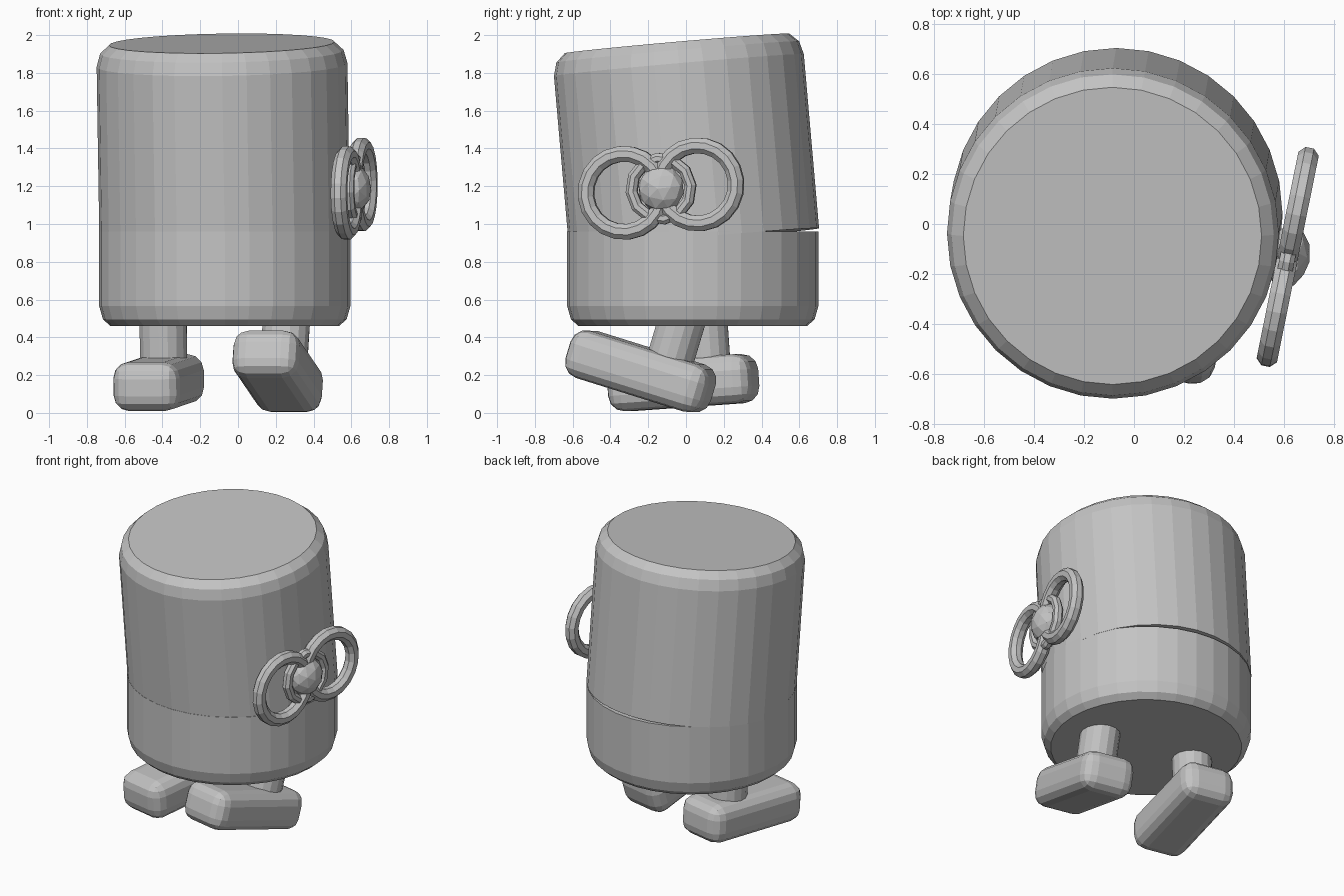
import bpy
import bmesh
from math import radians, sin, cos, tau
from mathutils import Matrix, Vector, Euler

if "Cube" in bpy.data.objects:
    bpy.data.objects.remove(bpy.data.objects["Cube"])

# One plain grey for everything
grey = bpy.data.materials.new("plain_grey")
grey.use_nodes = True
colour = (0.55, 0.55, 0.55, 1)
grey.diffuse_color = colour
grey.node_tree.nodes["Principled BSDF"].inputs["Base Color"].default_value = colour


def finish(name, bm, matrix):
    bmesh.ops.recalc_face_normals(bm, faces=bm.faces)
    mesh = bpy.data.meshes.new(name)
    bm.to_mesh(mesh)
    bm.free()
    mesh.materials.append(grey)
    obj = bpy.data.objects.new(name, mesh)
    obj.matrix_world = matrix
    bpy.context.collection.objects.link(obj)
    return obj


def place(loc, pitch=0, roll=0, yaw=0):
    turn = Euler([radians(a) for a in (pitch, roll, yaw)]).to_matrix().to_4x4()
    return Matrix.Translation(loc) @ turn


def lathe(name, profile, segs, matrix):
    """Capped solid turned around z from (radius, height) points."""
    bm = bmesh.new()
    rings = [[bm.verts.new((r * cos(tau * i / segs), r * sin(tau * i / segs), z))
              for i in range(segs)] for r, z in profile]
    for a, b in zip(rings, rings[1:]):
        for i in range(segs):
            j = (i + 1) % segs
            bm.faces.new((a[i], a[j], b[j], b[i]))
    bm.faces.new(rings[0])
    bm.faces.new(rings[-1])
    return finish(name, bm, matrix)


def ring(name, major, minor, segs, sides, matrix):
    bm = bmesh.new()
    loops = []
    for i in range(segs):
        a = tau * i / segs
        loop = []
        for k in range(sides):
            b = tau * (k + 0.5) / sides
            r = major + minor * cos(b)
            loop.append(bm.verts.new((r * cos(a), r * sin(a), minor * sin(b))))
        loops.append(loop)
    for i in range(segs):
        p, q = loops[i], loops[(i + 1) % segs]
        for k in range(sides):
            m = (k + 1) % sides
            bm.faces.new((p[k], q[k], q[m], p[m]))
    return finish(name, bm, matrix)


# Body: upright lower drum and leaning upper drum
lathe("lower_body", [(0.605, 0.46), (0.645, 0.495), (0.665, 0.565), (0.665, 0.96)],
      32, place((-0.07, 0.036, 0)))
lathe("upper_body", [(0.664, 0), (0.664, 0.925), (0.645, 0.995), (0.597, 1.04)],
      32, place((-0.07, 0.043, 0.92), pitch=5, roll=-0.9))

# Feet and legs: each leg shares the tilt of its foot
for side, centre, pitch in (("right", (-0.42, -0.015, 0.16), 4),
                            ("left", (0.21, -0.24, 0.22), -17)):
    frame = place(centre, pitch=pitch, yaw=-12)
    bm = bmesh.new()
    bmesh.ops.create_cube(bm, size=1)
    bmesh.ops.scale(bm, vec=(0.36, 0.78, 0.26), verts=bm.verts)
    bmesh.ops.bevel(bm, geom=bm.edges[:], offset=0.085, segments=3,
                    profile=0.5, affect='EDGES')
    finish(side + "_foot", bm, frame)
    lathe(side + "_leg", [(0.127, 0), (0.127, 0.4)], 16,
          frame @ Matrix.Translation((0, 0.135, 0)))

# Bow on the side: two loops, a knot ring and a faceted button
along = Vector((0.08, 0.395, 0.045)).normalized()
out = along.cross(Vector((0, 0, 1))).normalized()
up = out.cross(along)
bow = Matrix((along, up, out)).transposed().to_4x4()
bow.translation = (0.615, -0.132, 1.187)
for name, shift in (("front_bow_loop", -0.2), ("back_bow_loop", 0.2)):
    ring(name, 0.207, 0.045, 20, 8, bow @ Matrix.Translation((shift, 0, 0)))
ring("bow_knot", 0.16, 0.033, 12, 8, bow)
bm = bmesh.new()
bmesh.ops.create_icosphere(bm, subdivisions=2, radius=0.125)
bmesh.ops.scale(bm, vec=(1, 1, 0.72), verts=bm.verts)
finish("bow_button", bm, bow)
